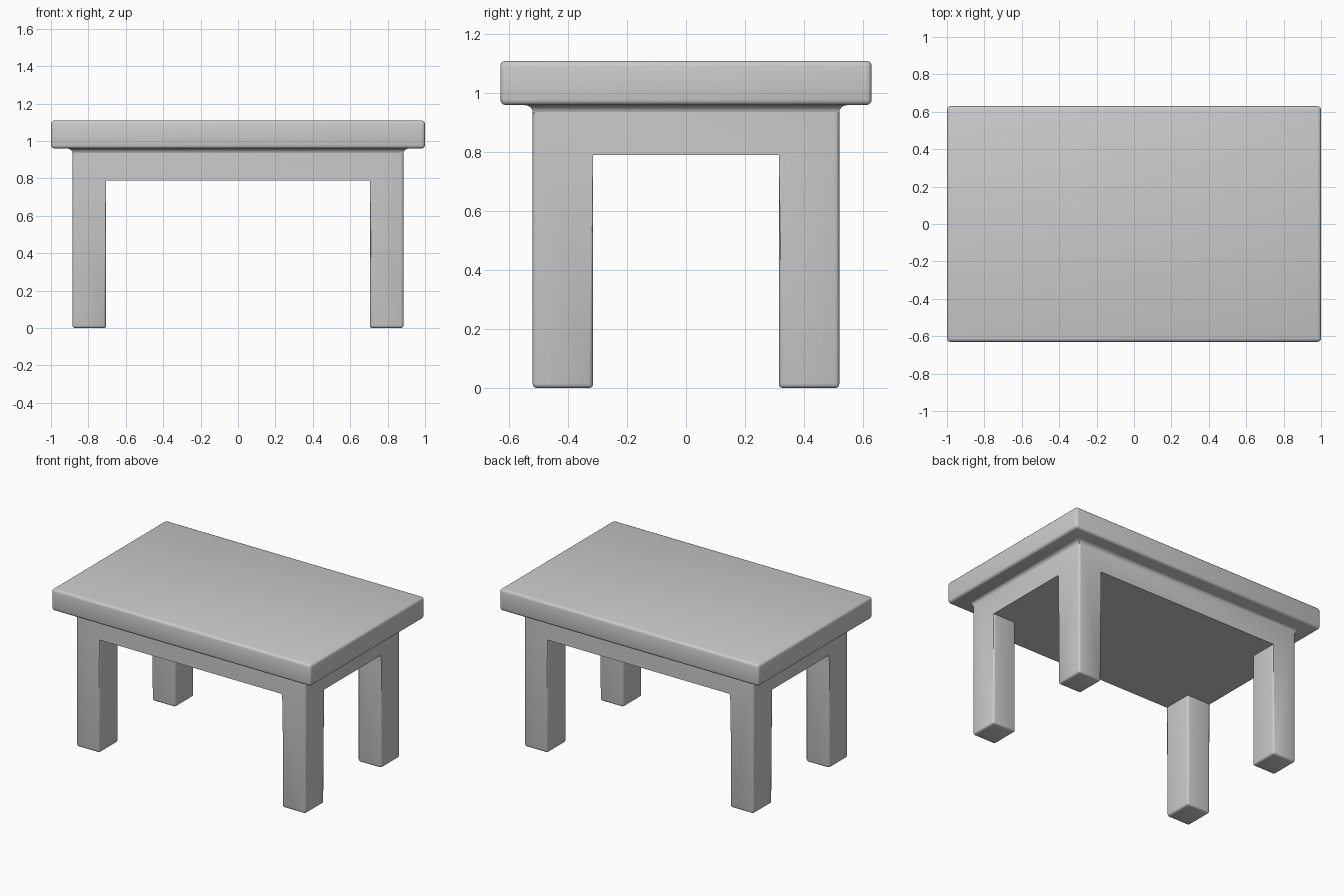
import bpy, bmesh, math
from mathutils import Vector, Matrix

if "Cube" in bpy.data.objects:
    bpy.data.objects.remove(bpy.data.objects["Cube"])


def finish(bm, name):
    bmesh.ops.recalc_face_normals(bm, faces=bm.faces)
    mesh = bpy.data.meshes.new(name)
    bm.to_mesh(mesh)
    bm.free()
    ob = bpy.data.objects.new(name, mesh)
    bpy.context.collection.objects.link(ob)
    bpy.ops.object.select_all(action='DESELECT')
    ob.select_set(True)
    bpy.context.view_layer.objects.active = ob
    bpy.ops.object.shade_smooth_by_angle(angle=math.radians(35))
    return ob


def block(hx, hy, z0, z1):
    bm = bmesh.new()
    m = Matrix.Translation((0, 0, (z0 + z1) / 2)) @ Matrix.Diagonal((2 * hx, 2 * hy, z1 - z0, 1))
    bmesh.ops.create_cube(bm, size=1, matrix=m)
    return bm


def round_edges(bm, edges, r):
    bmesh.ops.bevel(bm, geom=edges, offset=r, segments=3, profile=0.5, affect='EDGES')


HX, HY = 0.885, 0.52      # outer half size of the base
IX, IY = 0.705, 0.315     # inner half distance between legs
RAIL, TOP, HEIGHT = 0.79, 0.96, 1.11

# Table top: rounded slab
bm = block(1.0, 0.63, TOP, HEIGHT)
round_edges(bm, bm.edges[:], 0.018)
finish(bm, "table_top")

# Base: solid apron block with four legs extruded from its corners
bm = block(HX, HY, RAIL, TOP)
for co, no in [((s * IX, 0, 0), (1, 0, 0)) for s in (-1, 1)] + [((0, s * IY, 0), (0, 1, 0)) for s in (-1, 1)]:
    bmesh.ops.bisect_plane(bm, geom=bm.verts[:] + bm.edges[:] + bm.faces[:], plane_co=co, plane_no=no)
bm.normal_update()
for f in bm.faces[:]:
    c = f.calc_center_median()
    if f.normal.z < -0.9 and abs(c.x) > IX and abs(c.y) > IY:
        leg = bmesh.ops.extrude_discrete_faces(bm, faces=[f])["faces"][0]
        bmesh.ops.translate(bm, verts=leg.verts[:], vec=Vector((0, 0, -RAIL)))
bmesh.ops.dissolve_limit(bm, angle_limit=0.01, verts=bm.verts[:], edges=bm.edges[:])
bmesh.ops.recalc_face_normals(bm, faces=bm.faces)
# Round only the leg corners and feet
outer = []
for e in bm.edges:
    a, b = (v.co for v in e.verts)
    foot = max(a.z, b.z) < 0.01
    upright = abs(a.z - b.z) > 0.1
    if (foot or upright) and e.calc_face_angle_signed(0) > 0.5:
        outer.append(e)
round_edges(bm, outer, 0.014)
finish(bm, "legs_and_apron")

# Small cove moulding where the apron meets the top
bm = bmesh.new()
rings, R = [], 0.028
for i in range(5):
    t = math.pi / 2 * i / 4
    d, z = R * (1 - math.cos(t)) - 0.001, TOP - R + R * math.sin(t)
    rings.append([bm.verts.new((sx * (HX + d), sy * (HY + d), z))
                  for sx, sy in ((-1, -1), (1, -1), (1, 1), (-1, 1))])
for lo, hi in zip(rings, rings[1:]):
    for j in range(4):
        k = (j + 1) % 4
        bm.faces.new((lo[j], lo[k], hi[k], hi[j]))
finish(bm, "cove_moulding")
